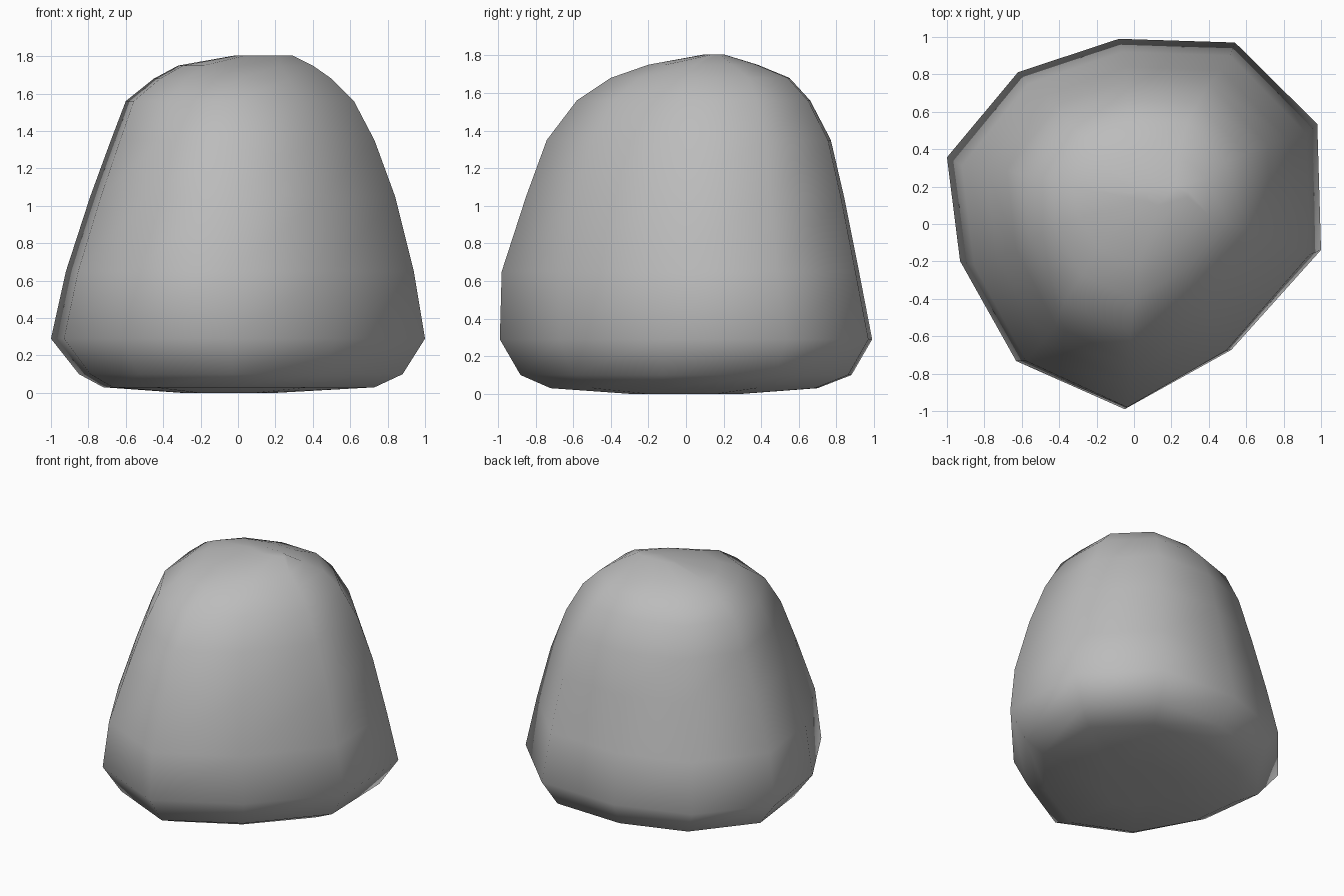
import bpy, bmesh

if "Cube" in bpy.data.objects:
    bpy.data.objects.remove(bpy.data.objects["Cube"])

# Ten-sided footprint of the boulder
OUTLINE = [(-1, .36), (-.93, -.2), (-.63, -.74), (-.05, -1), (.52, -.68),
           (1, -.14), (.98, .54), (.54, .98), (-.08, 1), (-.62, .82)]

# Each layer: height, then x and y limits
LAYERS = [(0, -.3, .2, -.3, .3),
          (.03, -.72, .73, -.72, .70),
          (.10, -.85, .88, -.88, .88),
          (.29, -1, 1, -.99, .99),
          (.65, -.92, .94, -.98, .92),
          (1.05, -.79, .84, -.85, .84),
          (1.35, -.68, .73, -.74, .77),
          (1.56, -.60, .62, -.58, .66),
          (1.68, -.45, .50, -.40, .55),
          (1.75, -.32, .40, -.20, .38),
          (1.805, -.01, .29, .10, .20)]

bm = bmesh.new()
rings = []
for z, x0, x1, y0, y1 in LAYERS:
    rings.append([bm.verts.new(((x0 + x1) / 2 + u * (x1 - x0) / 2,
                                (y0 + y1) / 2 + v * (y1 - y0) / 2, z))
                  for u, v in OUTLINE])

# Skin between layers, then bottom and top caps
n = len(OUTLINE)
for a, b in zip(rings, rings[1:]):
    for i in range(n):
        j = (i + 1) % n
        bm.faces.new((a[i], a[j], b[j], b[i]))
bm.faces.new(rings[0][::-1])
bm.faces.new(rings[-1])
bmesh.ops.recalc_face_normals(bm, faces=bm.faces)
for f in bm.faces:
    f.smooth = True

mesh = bpy.data.meshes.new("boulder")
bm.to_mesh(mesh)
bm.free()

# Plain grey stone
stone = bpy.data.materials.new("grey stone")
stone.diffuse_color = (.5, .5, .5, 1)
stone.use_nodes = True
stone.node_tree.nodes["Principled BSDF"].inputs["Base Color"].default_value = stone.diffuse_color
mesh.materials.append(stone)
bpy.context.collection.objects.link(bpy.data.objects.new("boulder", mesh))
